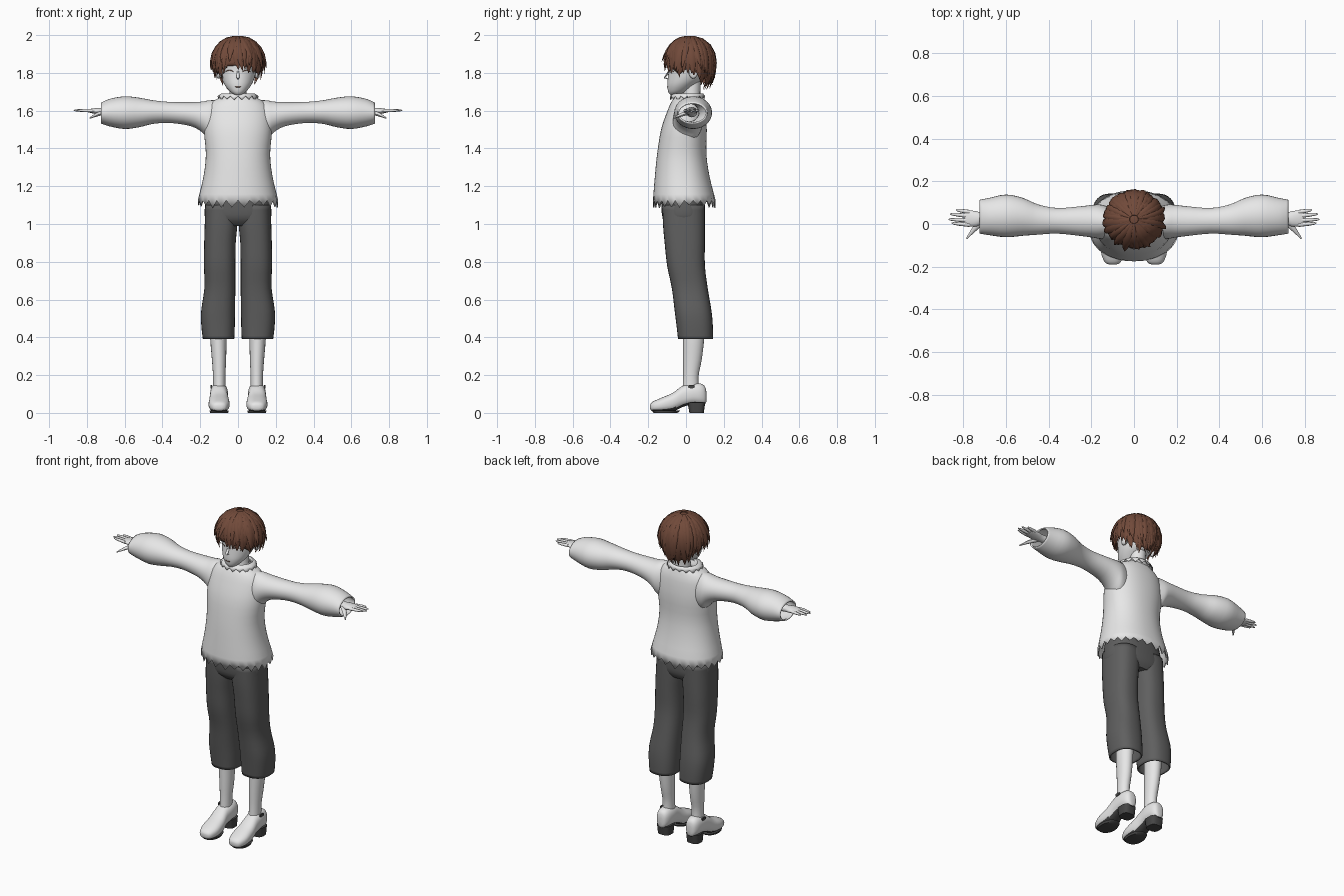
import bpy, bmesh, math, random
from mathutils import Vector

random.seed(4)
if "Cube" in bpy.data.objects:
    bpy.data.objects.remove(bpy.data.objects["Cube"])


def material(name, r, g, b):
    m = bpy.data.materials.new(name)
    m.use_nodes = True
    m.diffuse_color = (r, g, b, 1)
    m.node_tree.nodes["Principled BSDF"].inputs["Base Color"].default_value = (r, g, b, 1)
    return m


PALE = material("pale_grey", .8, .8, .8)
GREY = material("trouser_grey", .115, .115, .115)
DARK = material("sole_dark", .06, .06, .06)
BROWN = material("hair_brown", .165, .068, .042)


def finish(name, bm, mats, mirror=False, thick=0, angle=50):
    bmesh.ops.recalc_face_normals(bm, faces=bm.faces)
    me = bpy.data.meshes.new(name)
    bm.to_mesh(me)
    bm.free()
    for m in mats:
        me.materials.append(m)
    for f in me.polygons:
        f.use_smooth = True
    me.set_sharp_from_angle(angle=math.radians(angle))
    ob = bpy.data.objects.new(name, me)
    bpy.context.collection.objects.link(ob)
    if thick:
        s = ob.modifiers.new("Cloth", "SOLIDIFY")
        s.thickness = thick
        s.offset = -1
    if mirror:
        ob.modifiers.new("Mirror", "MIRROR")
    return ob


def smooth_rows(rows, steps):
    # Catmull-Rom interpolation between section rows
    out = []
    for i in range(len(rows) - 1):
        q = [rows[max(0, min(len(rows) - 1, i + k))] for k in (-1, 0, 1, 2)]
        for s in range(steps):
            t = s / steps
            out.append([b + .5 * t * (c - a + t * (2 * a - 5 * b + 4 * c - d + t * (3 * (b - c) + d - a)))
                        for a, b, c, d in zip(*q)])
    return out + [rows[-1]]


def bridge(bm, rings, caps):
    n = len(rings[0])
    for r, s in zip(rings, rings[1:]):
        for i in range(n):
            bm.faces.new((r[i], r[(i + 1) % n], s[(i + 1) % n], s[i]))
    if caps:
        bm.faces.new(rings[0])
        bm.faces.new(rings[-1])


def loft(name, axis, rows, mats, segs=32, p=2, caps=False, teeth=0, steps=3, rule=None, **kw):
    # each row: position along axis, then low and high limits on the other two axes
    bm = bmesh.new()
    rings = []
    for pos, a0, a1, b0, b1 in smooth_rows(rows, steps):
        ring = []
        for i in range(segs):
            t = math.tau * i / segs
            c, s = (math.copysign(abs(v) ** (2 / p), v) for v in (math.cos(t), math.sin(t)))
            a, b = (a0 + a1 + (a1 - a0) * c) / 2, (b0 + b1 + (b1 - b0) * s) / 2
            ring.append(bm.verts.new({"x": (pos, a, b), "y": (a, pos, b), "z": (a, b, pos)}[axis]))
        rings.append(ring)
    for v in rings[-1][1::2]:
        v.co.z -= teeth * random.uniform(.6, 1.3)
    bridge(bm, rings, caps)
    if rule:
        bm.normal_update()
        bmesh.ops.recalc_face_normals(bm, faces=bm.faces)
        for f in bm.faces:
            f.material_index = rule(f)
    return finish(name, bm, mats, **kw)


def sweep(bm, pts, normals, widths, thicks, sides=6):
    rings = []
    for i, (p, n) in enumerate(zip(pts, normals)):
        tan = pts[min(i + 1, len(pts) - 1)] - pts[max(i - 1, 0)]
        side = tan.cross(n).normalized()
        up = side.cross(tan).normalized()
        rings.append([bm.verts.new(p + side * widths[i] * math.cos(k * math.tau / sides)
                                   + up * thicks[i] * math.sin(k * math.tau / sides)) for k in range(sides)])
    bridge(bm, rings, True)


# Shirt body, sleeves and ragged collar
loft("shirt_body", "z", [
    (1.685, -.07, .07, -.045, .07), (1.665, -.105, .105, -.065, .08), (1.645, -.14, .14, -.078, .088),
    (1.6, -.168, .168, -.098, .1), (1.5, -.18, .18, -.132, .11), (1.37, -.17, .17, -.153, .108),
    (1.25, -.183, .183, -.165, .125), (1.125, -.213, .213, -.175, .157)],
    [PALE], segs=48, p=2.2, teeth=.032, thick=.006)
loft("sleeves", "x", [
    (.09, -.06, .07, 1.43, 1.655), (.15, -.07, .09, 1.44, 1.655), (.19, -.064, .09, 1.485, 1.648),
    (.25, -.056, .083, 1.518, 1.645), (.36, -.045, .075, 1.535, 1.646), (.45, -.05, .092, 1.53, 1.655),
    (.52, -.055, .122, 1.513, 1.668), (.6, -.062, .138, 1.503, 1.676), (.68, -.052, .122, 1.517, 1.662),
    (.725, -.045, .113, 1.532, 1.642)], [PALE], mirror=True, thick=.008)
loft("collar", "z", [(1.65, -.06, .06, -.03, .07), (1.692, -.078, .078, -.052, .085),
                     (1.678, -.108, .108, -.085, .1)], [PALE], teeth=.02, thick=.004)

# Trousers
loft("trouser_legs", "z", [
    (1.1, .0, .172, -.125, .098), (1, .003, .176, -.122, .1), (.9, .012, .179, -.113, .1),
    (.78, .014, .18, -.1, .1), (.66, .014, .178, -.075, .115), (.54, .016, .195, -.06, .135),
    (.46, .017, .194, -.05, .142), (.39, .02, .186, -.042, .143)],
    [GREY], p=2.5, mirror=True, thick=.008)
loft("trouser_hips", "z", [(1.2, -.155, .155, -.125, .09), (1.1, -.174, .174, -.13, .1),
                           (1.03, -.174, .174, -.123, .1), (.99, -.14, .14, -.09, .08)],
     [GREY], p=2.6, caps=True)

# Bare legs, shoes, heels and buckles
loft("lower_legs", "z", [(.5, .055, .15, -.015, .1), (.39, .06, .147, -.015, .096), (.28, .063, .138, -.015, .083),
                         (.19, .067, .132, -.015, .066), (.1, .067, .132, -.02, .07)], [PALE], segs=20, mirror=True)
loft("shoes", "y", [
    (-.19, .085, .115, .022, .042), (-.178, .062, .138, .008, .058), (-.13, .045, .155, .004, .08),
    (-.07, .047, .153, .008, .106), (-.02, .055, .148, .03, .142), (.03, .053, .147, .044, .156),
    (.075, .058, .142, .044, .156), (.1, .07, .13, .046, .14), (.108, .085, .115, .06, .11)],
    [PALE, DARK], p=2.4, caps=True, mirror=True, rule=lambda f: int(f.normal.z < -.6))
loft("shoe_heels", "z", [(0, .06, .14, .018, .094), (.056, .057, .143, .008, .102)],
     [DARK], p=3, caps=True, mirror=True, steps=1)
loft("shoe_soles", "z", [(0, .052, .148, -.172, -.045), (.012, .049, .151, -.178, -.03)],
     [DARK], p=2.2, caps=True, mirror=True, steps=1)
loft("shoe_buckles", "x", [(.138, .012, .045, .13, .148), (.146, .012, .045, .13, .148)],
     [DARK], segs=12, p=4, caps=True, mirror=True, steps=1)

# Hands: wrist and palm, then fingers and thumb
loft("palms", "x", [(.6, .0, .06, 1.565, 1.62), (.7, .003, .052, 1.575, 1.615), (.74, -.012, .06, 1.58, 1.615),
                    (.78, -.01, .064, 1.588, 1.61), (.795, -.004, .058, 1.592, 1.606)],
     [PALE], segs=16, caps=True, mirror=True)
bm = bmesh.new()
UP = Vector((0, 0, 1))
for y, tip_x, tip_y in ((-.004, .855, .004), (.017, .87, .022), (.037, .862, .047), (.056, .835, .066)):
    a, b = Vector((.77, y, 1.6)), Vector((tip_x, tip_y, 1.602))
    sweep(bm, [a, a.lerp(b, .55), a.lerp(b, .9), b], [UP] * 4, [.01, .009, .006, .002], [.009, .008, .005, .002], 8)
sweep(bm, [Vector(v) for v in ((.715, .01, 1.59), (.75, -.025, 1.578), (.785, -.068, 1.56))],
      [UP] * 3, [.016, .012, .003], [.013, .01, .003], 8)
finish("fingers", bm, [PALE], mirror=True)

# Head, neck, nose, ears
loft("neck", "z", [(1.6, -.06, .06, -.03, .08), (1.68, -.045, .045, -.015, .075), (1.76, -.045, .045, -.01, .08)],
     [PALE], segs=20)
loft("head", "z", [
    (1.684, -.016, .016, -.083, -.045), (1.7, -.042, .042, -.094, .0), (1.735, -.07, .07, -.099, .05),
    (1.775, -.088, .088, -.096, .1), (1.82, -.098, .098, -.092, .12), (1.88, -.105, .105, -.095, .13),
    (1.94, -.085, .085, -.065, .11), (1.97, -.04, .04, -.02, .06)], [PALE], caps=True)
bm = bmesh.new()
sweep(bm, [Vector((0, -.092, 1.81)), Vector((0, -.105, 1.786)), Vector((0, -.115, 1.775)), Vector((0, -.09, 1.766))],
      [Vector((0, -1, 0))] * 4, [.004, .009, .007, .005], [.003, .006, .005, .002])
finish("nose", bm, [PALE])
loft("ears", "x", [(.085, .025, .05, 1.785, 1.815), (.1, .015, .06, 1.77, 1.835), (.112, .02, .062, 1.775, 1.84),
                   (.116, .035, .05, 1.795, 1.825)], [PALE], segs=16, caps=True, mirror=True)


# Painted lash and mouth lines
def face_line(name, x0, x1, z, bow, rx, ry, cy, mirror):
    line = bmesh.new()
    xs = [x0 + (x1 - x0) * i / 6 for i in range(7)]
    pts = [Vector((x, cy - ry * math.sqrt(1 - (x / rx) ** 2) - .001, z + bow * math.sin(math.pi * i / 6)))
           for i, x in enumerate(xs)]
    sweep(line, pts, [Vector((0, -1, 0))] * 7, [.001, .002, .002, .002, .002, .002, .001], [.002] * 7, 4)
    finish(name, line, [BROWN], mirror)


face_line("eye_lashes", .024, .066, 1.806, .008, .096, .107, .013, True)
face_line("mouth", -.016, .016, 1.727, -.002, .067, .072, -.027, False)


# Hair: scalp shell plus layered pointed locks
def hair_end(a):
    d = abs((a + math.pi) % math.tau - math.pi)
    keys = [(0, .42), (.6, .45), (1.05, .8), (1.5, .5), (2, .8), (2.6, 1.1), (3.2, 1.22)]
    for (p, u), (q, v) in zip(keys, keys[1:]):
        if d <= q:
            return u + (v - u) * (d - p) / (q - p)


def scalp(a, t, scale=1):
    u = max(0, t - math.pi / 2)
    h = math.sin(t) if u == 0 else 1 - .24 * u * u
    v = math.cos(t) if u == 0 else -u
    return Vector((.13 * h * math.sin(a) * scale, .022 - .127 * h * math.cos(a) * scale, 1.862 + .128 * v * scale))


bm = bmesh.new()
shell = [[bm.verts.new(scalp(a, .06 + (math.pi / 2 + hair_end(a) - .3) * j / 12))
          for a in (math.tau * i / 40 for i in range(40))] for j in range(13)]
bridge(bm, shell, False)
bm.faces.new(shell[0])
finish("hair_shell", bm, [BROWN], thick=.006)

bm = bmesh.new()
TAPER = (.35, .8, 1, 1, .85, .55, .03)
for count, scale, width, start, trim, flare in (
        (34, 1.0, .021, .5, .0, .05), (28, 1.03, .02, .3, .12, .1), (22, 1.04, .02, .15, .35, .17)):
    for i in range(count):
        a = math.tau * (i + random.uniform(-.3, .3)) / count
        end = math.pi / 2 + hair_end(a) - trim + random.uniform(-.14, .1)
        drift, wide = random.uniform(-.22, .22), width * random.uniform(.75, 1.2)
        lift = flare * random.uniform(.3, 1.2)
        pts, normals = [], []
        for k in range(7):
            f = k / 6
            p = scalp(a + drift * f * f, start + (end - start) * f, scale)
            out = Vector((math.sin(a), -math.cos(a), 0))
            pts.append(p + out * lift * .13 * f ** 3)
            normals.append((p - Vector((0, .022, 1.83))).normalized())
        sweep(bm, pts, normals, [wide * w for w in TAPER], [.008 * w for w in TAPER])
finish("hair_locks", bm, [BROWN], angle=60)
